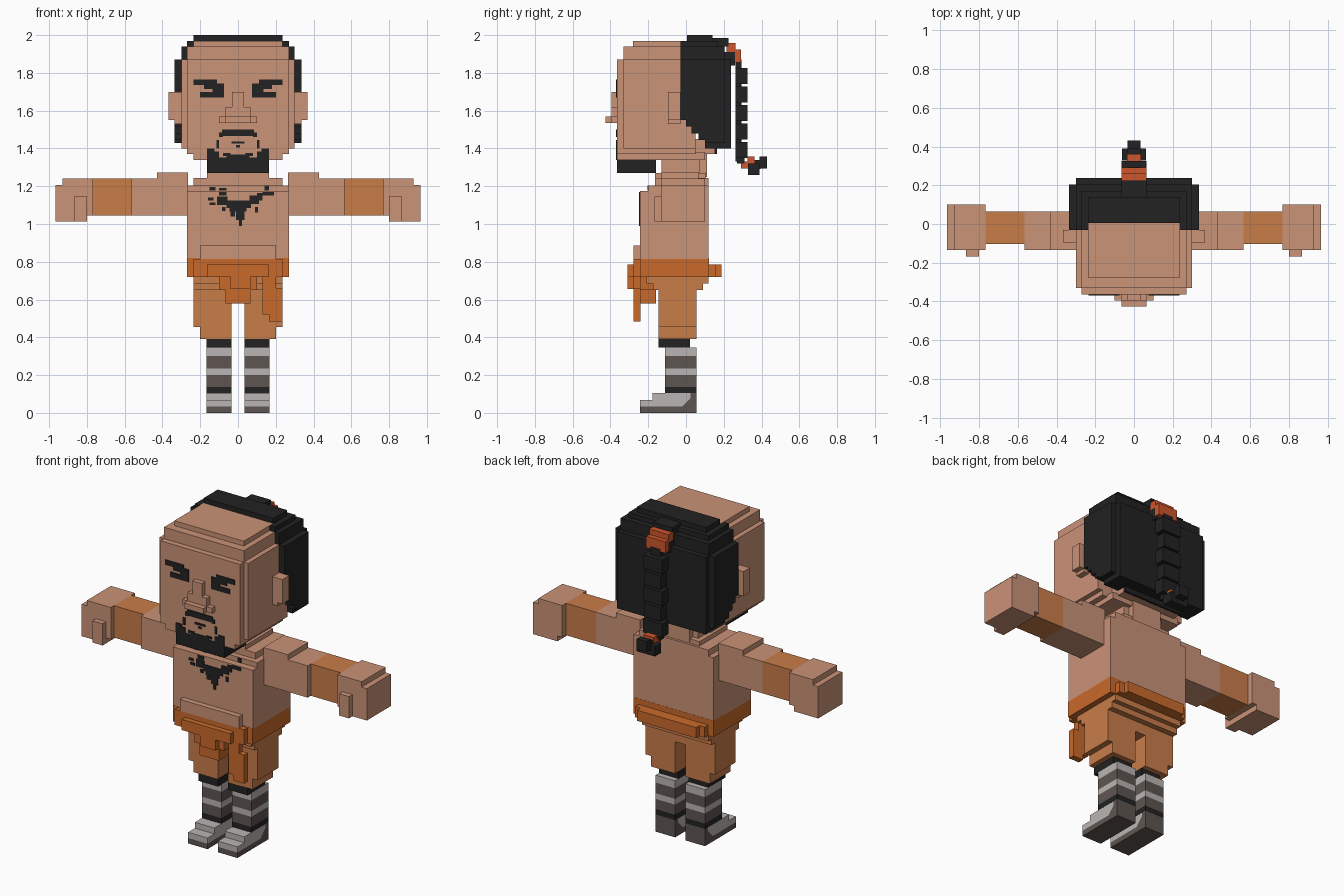
import bpy, bmesh


def srgb(r, g, b):
    return tuple(((c / 255 + 0.055) / 1.055) ** 2.4 if c > 10 else c / 3295 for c in (r, g, b)) + (1,)


def mat(name, *rgb):
    m = bpy.data.materials.new(name)
    m.diffuse_color = srgb(*rgb)
    return m


SKIN = mat("skin", 203, 147, 120)
BLACK = mat("black hair", 34, 34, 34)
PANTS = mat("light orange cloth", 201, 125, 73)
BELT = mat("deep orange cloth", 201, 106, 42)
TIE = mat("red orange ribbon", 206, 86, 44)
LIGHT = mat("light grey", 186, 181, 179)
DARK = mat("dark grey", 94, 85, 81)


def finish(name, bm, m):
    bmesh.ops.recalc_face_normals(bm, faces=bm.faces)
    me = bpy.data.meshes.new(name)
    bm.to_mesh(me)
    bm.free()
    me.materials.append(m)
    ob = bpy.data.objects.new(name, me)
    bpy.context.collection.objects.link(ob)
    return ob


def boxes(name, m, items, mirror=False):
    """Each item is (x0, x1, y0, y1, z0, z1); mirror adds the other side."""
    bm = bmesh.new()
    for x0, x1, y0, y1, z0, z1 in items:
        for s in ((1, -1) if mirror else (1,)):
            vs = bmesh.ops.create_cube(bm, size=1)["verts"]
            for v in vs:
                v.co = (s * (x0 + (v.co.x + .5) * (x1 - x0)),
                        y0 + (v.co.y + .5) * (y1 - y0),
                        z0 + (v.co.z + .5) * (z1 - z0))
    return finish(name, bm, m)


def mid(w, y0, y1, z0, z1):
    return (-w, w, y0, y1, z0, z1)


def prism(name, m, spans):
    """Extrude side profiles of (y, z) points between x0 and x1."""
    bm = bmesh.new()
    for x0, x1, pts in spans:
        f = bm.faces.new([bm.verts.new((x0, y, z)) for y, z in pts])
        ext = bmesh.ops.extrude_face_region(bm, geom=[f])["geom"]
        for v in ext:
            if isinstance(v, bmesh.types.BMVert):
                v.co.x = x1
    return finish(name, bm, m)


def plates(name, m, y, rects, mirror=False):
    """Thin painted marks on a front-facing surface at depth y."""
    return boxes(name, m, [(a, b, y - .005, y + .001, c, d) for a, b, c, d in rects], mirror)


# Head, stepped at its edges
boxes("head", SKIN, [
    mid(.30, -.33, .05, 1.40, 1.87), mid(.27, -.365, .05, 1.37, 1.87),
    mid(.27, -.33, .05, 1.86, 1.94), mid(.235, -.28, .01, 1.93, 1.97),
    mid(.235, -.365, .10, 1.34, 1.38), mid(.20, 0, .15, 1.37, 1.45)])
boxes("ear", SKIN, [(.29, .335, -.095, -.03, 1.53, 1.70),
                    (.33, .367, -.095, -.03, 1.55, 1.70)], True)
boxes("nose", SKIN, [mid(.033, -.395, -.36, 1.56, 1.70),
                     mid(.065, -.395, -.36, 1.535, 1.62),
                     mid(.10, -.395, -.36, 1.535, 1.568),
                     mid(.065, -.427, -.39, 1.535, 1.568)])

# Hair shell with a stepped slanting lower edge


def hair_side(back, low, top):
    return [(-.03, top), (-.03, 1.55), (0, 1.55), (0, 1.515), (.03, 1.515), (.03, 1.48),
            (.065, 1.48), (.065, 1.445), (.10, 1.445), (.10, low), (back, low), (back, top)]


prism("hair", BLACK, [(-.335, .335, hair_side(.205, 1.43, 1.87)),
                      (-.30, .30, hair_side(.237, 1.40, 1.87)),
                      (-.30, .30, hair_side(.205, 1.40, 1.94))])
boxes("hair_crown", BLACK, [mid(.27, -.03, .17, 1.93, 1.969), mid(.235, .005, .14, 1.96, 2.0),
                            mid(.20, .13, .165, 1.37, 1.42)])

# Braid with ribbons
boxes("braid_root", BLACK, [mid(.065, .13, .225, 1.94, 1.985), mid(.065, .20, .26, 1.84, 1.91)])
boxes("braid_top_ribbon", TIE, [mid(.065, .215, .262, 1.90, 1.958),
                                mid(.065, .255, .292, 1.855, 1.925)])
links = [mid(.033, .262, .295, 1.33, 1.87)]
for i in range(5):
    z = 1.74 - i * .0975
    links.append(mid(.055 if i % 2 else .065, .262, .325, z, z + .085))
boxes("braid", BLACK, links + [mid(.04, .27, .31, 1.32, 1.40)])
boxes("braid_end_ribbon", TIE, [mid(.035, .29, .33, 1.295, 1.33),
                                mid(.035, .325, .362, 1.32, 1.358)])
boxes("braid_tail", BLACK, [mid(.062, .328, .39, 1.26, 1.32), mid(.033, .362, .395, 1.29, 1.34),
                            mid(.033, .39, .43, 1.295, 1.358)])

# Face paint: brows and eyes, moustache and mouth
plates("brow_and_eye", BLACK, -.365, [
    (.11, .235, 1.735, 1.765), (.075, .18, 1.715, 1.745),
    (.075, .135, 1.67, 1.73), (.13, .20, 1.67, 1.70)], True)
plates("moustache", BLACK, -.365, [
    (0, .085, 1.465, 1.50), (.08, .10, 1.46, 1.485), (.10, .115, 1.40, 1.445)], True)
plates("lower_lip", BLACK, -.365, [(-.035, .035, 1.425, 1.437), (-.01, .01, 1.405, 1.417)])
plates("beard_face", BLACK, -.365, [
    (.125, .165, 1.34, 1.40), (.10, .13, 1.34, 1.385), (0, .06, 1.34, 1.367),
    (.055, .105, 1.34, 1.352), (.04, .08, 1.36, 1.375)], True)
boxes("beard", BLACK, [mid(.165, -.366, -.16, 1.27, 1.341)])

# Neck and torso
boxes("neck", SKIN, [mid(.135, -.13, .075, 1.18, 1.36), mid(.165, -.165, .105, 1.18, 1.27),
                     mid(.10, .03, .11, 1.25, 1.37)])
boxes("torso", SKIN, [mid(.27, -.243, .12, .815, 1.175), mid(.27, -.20, .12, 1.17, 1.205),
                      mid(.235, -.165, .12, 1.20, 1.243), mid(.20, -.277, -.24, .815, .885)])

# Chest marking
plates("chest_mark", BLACK, -.243, [
    (-.06, .07, 1.085, 1.125), (-.045, .045, 1.065, 1.10), (-.01, .035, 1.02, 1.07),
    (.005, .022, .99, 1.03), (-.04, -.015, 1.04, 1.07), (.06, .11, 1.105, 1.15),
    (.10, .13, 1.125, 1.165), (-.11, -.055, 1.10, 1.145), (-.15, -.12, 1.10, 1.115),
    (-.16, -.13, 1.125, 1.14), (-.10, -.06, 1.15, 1.17), (.09, .105, 1.06, 1.09),
    (.13, .19, 1.15, 1.17), (-.085, -.065, 1.07, 1.09)])
plates("collar_mark", BLACK, -.20, [
    (-.15, -.12, 1.177, 1.195), (-.10, -.06, 1.177, 1.19), (.14, .165, 1.177, 1.203)])

# Arms, wrist bands and hands
boxes("arm", SKIN, [(.265, .43, -.133, .065, 1.045, 1.272), (.42, .565, -.133, .065, 1.045, 1.24)],
      True)
boxes("arm_band", PANTS, [(.565, .768, -.103, .065, 1.045, 1.24)], True)
boxes("hand", SKIN, [(.768, .93, -.133, .10, 1.045, 1.24), (.80, .965, -.133, .10, 1.012, 1.207)],
      True)
boxes("thumb", SKIN, [(.80, .868, -.167, -.13, 1.012, 1.145)], True)

# Belt, knot and hanging sash
boxes("belt", BELT, [mid(.27, -.244, .121, .72, .82), mid(.235, -.277, -.24, .72, .815),
                     mid(.165, -.31, -.27, .72, .785), mid(.235, .12, .155, .72, .785),
                     mid(.20, .15, .188, .72, .785)])
boxes("sash_knot", BELT, [(-.10, .10, -.277, -.16, .65, .73), (-.065, .065, -.277, -.16, .58, .66),
                          (-.04, .065, -.31, -.27, .655, .75)])
boxes("hanging_sash", BELT, [(.13, .20, -.277, -.24, .52, .785), (.165, .235, -.277, -.24, .485, .66)])

# Trousers
boxes("trouser_hips", PANTS, [mid(.235, -.21, .12, .685, .725), mid(.235, -.175, .09, .65, .69),
                              mid(.20, -.145, .055, .585, .66)])
boxes("trouser_leg", PANTS, [(.035, .235, -.145, .055, .455, .70),
                             (.035, .20, -.145, .055, .39, .46)], True)

# Striped legs
boxes("leg_cuff", BLACK, [(.034, .167, -.145, .022, .345, .392)], True)
for i, (z0, z1, m) in enumerate([(.30, .346, LIGHT), (.235, .30, DARK), (.20, .235, LIGHT),
                                 (.138, .20, DARK), (.105, .138, BLACK)]):
    boxes(f"leg_stripe_{i + 1}", m, [(.035, .167, -.11, .055, z0, z1)], True)

# Shoes: light upper, dark sole and heel
upper = [(-.244, .033), (-.02, .033), (.025, .08), (.025, .104), (-.178, .104), (-.178, .068),
         (-.244, .068)]
heel = [(-.02, .033), (.055, .033), (.055, .105), (.025, .105), (.025, .08)]
sides = ((.035, .167), (-.167, -.035))
prism("shoe_upper", LIGHT, [(a, b, upper) for a, b in sides])
prism("shoe_heel", DARK, [(a, b, heel) for a, b in sides])
boxes("shoe_sole", DARK, [(.035, .167, -.244, .055, 0, .033)], True)
